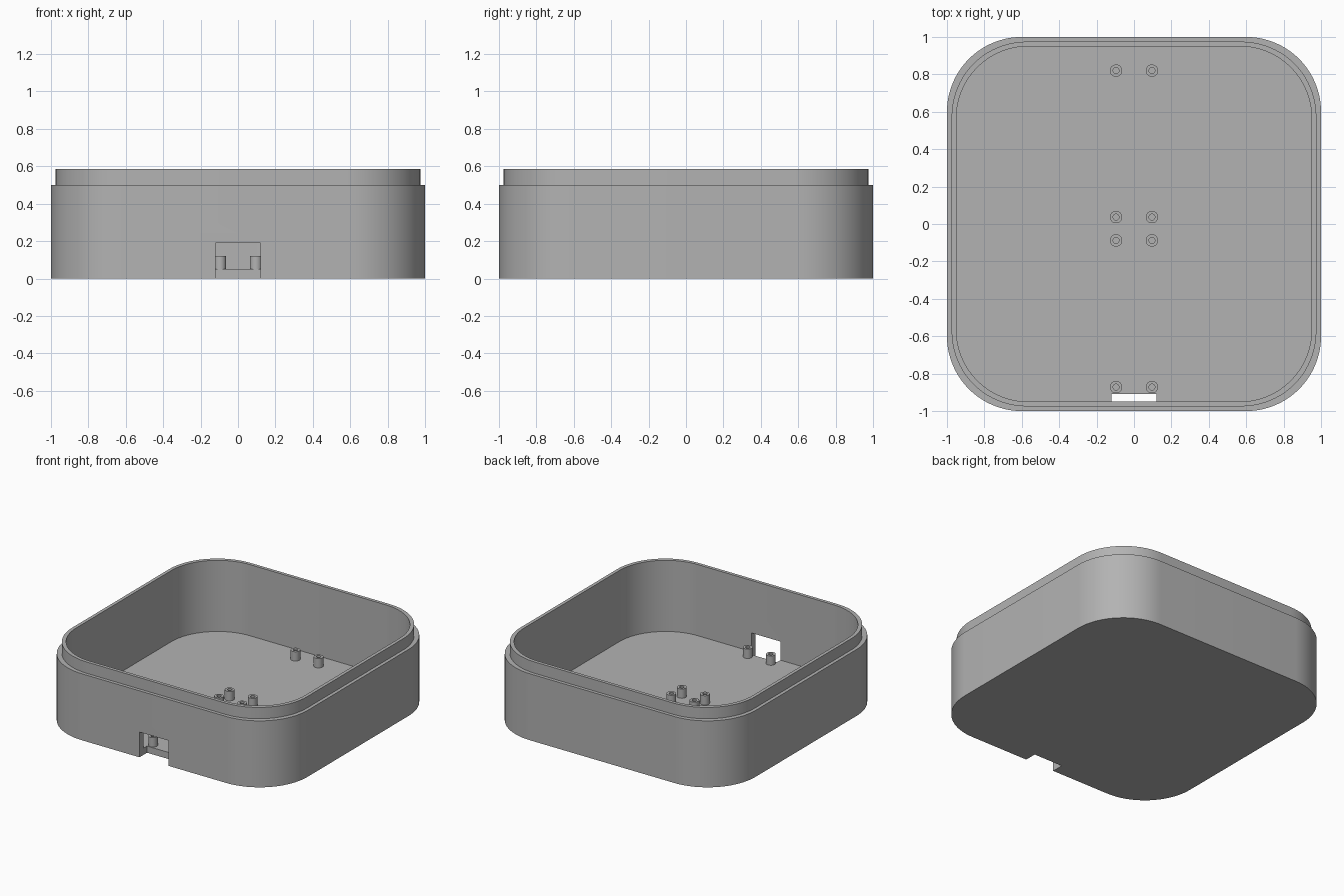
import bpy
import bmesh
from math import sin, cos, pi

if "Cube" in bpy.data.objects:
    bpy.data.objects.remove(bpy.data.objects["Cube"])

GREY = (0.45, 0.45, 0.45, 1)
plastic = bpy.data.materials.new("grey plastic")
plastic.use_nodes = True
plastic.diffuse_color = GREY
plastic.node_tree.nodes["Principled BSDF"].inputs["Base Color"].default_value = GREY


def rounded_square(half, radius, z, steps=20):
    """Points around a square with rounded corners."""
    c = half - radius
    points = []
    for corner, (sx, sy) in enumerate([(1, 1), (-1, 1), (-1, -1), (1, -1)]):
        for i in range(steps + 1):
            a = (corner + i / steps) * pi / 2
            points.append((sx * c + radius * cos(a), sy * c + radius * sin(a), z))
    return points


def circle(x, y, radius, z, steps=32):
    angles = [2 * pi * i / steps for i in range(steps)]
    return [(x + radius * cos(a), y + radius * sin(a), z) for a in angles]


def skin_loops(name, loops):
    """Join successive loops with quads and cap both ends."""
    bm = bmesh.new()
    rings = [[bm.verts.new(p) for p in loop] for loop in loops]
    for low, high in zip(rings, rings[1:]):
        for i in range(len(low)):
            j = (i + 1) % len(low)
            bm.faces.new((low[i], low[j], high[j], high[i]))
    bm.faces.new(rings[0][::-1])
    bm.faces.new(rings[-1])
    bmesh.ops.recalc_face_normals(bm, faces=bm.faces)
    mesh = bpy.data.meshes.new(name)
    bm.to_mesh(mesh)
    bm.free()
    mesh.materials.append(plastic)
    obj = bpy.data.objects.new(name, mesh)
    bpy.context.collection.objects.link(obj)
    return obj


def activate(obj):
    bpy.ops.object.select_all(action="DESELECT")
    obj.select_set(True)
    bpy.context.view_layer.objects.active = obj


def smooth(obj):
    activate(obj)
    bpy.ops.object.shade_smooth_by_angle(angle=pi / 6)


FLOOR, SHOULDER, RIM = 0.05, 0.5, 0.585

# Tray: outer wall, stepped lip, inner wall and floor
tray = skin_loops("tray", [
    rounded_square(1.0, 0.4, 0),
    rounded_square(1.0, 0.4, SHOULDER),
    rounded_square(0.975, 0.4, SHOULDER),
    rounded_square(0.975, 0.4, RIM),
    rounded_square(0.95, 0.385, RIM),
    rounded_square(0.95, 0.385, FLOOR),
])

# Cable notch through the front wall and the edge of the floor
bpy.ops.mesh.primitive_cube_add(size=1, location=(0, -1.01, 0.045))
cutter = bpy.context.object
cutter.name = "notch_cutter"
cutter.scale = (0.24, 0.2, 0.29)
cutter.hide_render = True
cutter.data.materials.append(plastic)
notch = tray.modifiers.new("cable notch", "BOOLEAN")
notch.operation = "DIFFERENCE"
notch.solver = "EXACT"
notch.object = cutter
activate(tray)
bpy.ops.object.modifier_apply(modifier=notch.name)
bpy.data.objects.remove(cutter)
smooth(tray)

# Hollow screw posts in two columns
POST_TOP = 0.12
for y in (0.82, 0.037, -0.088, -0.872):
    for side, x in (("left", 0.096), ("right", -0.096)):
        post = skin_loops("screw_post_" + side, [
            circle(x, y, 0.033, FLOOR - 0.01),
            circle(x, y, 0.033, POST_TOP),
            circle(x, y, 0.016, POST_TOP),
            circle(x, y, 0.016, FLOOR + 0.002),
        ])
        smooth(post)
